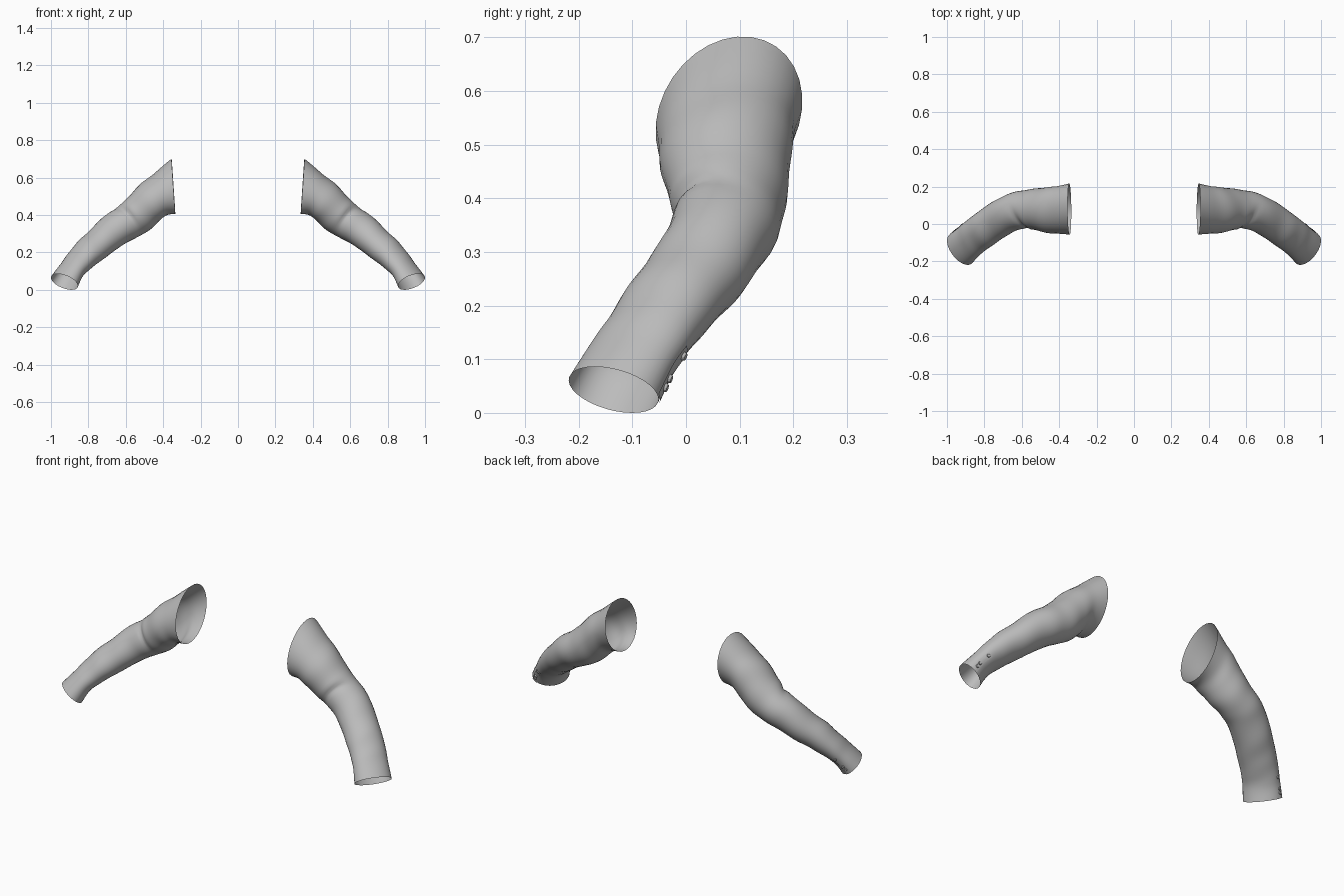
import bpy, bmesh, math
from mathutils import Vector, Matrix

if "Cube" in bpy.data.objects:
    bpy.data.objects.remove(bpy.data.objects["Cube"])

cloth = bpy.data.materials.new("grey_cloth")
cloth.diffuse_color = (0.5, 0.5, 0.5, 1)
cloth.use_nodes = True
cloth.node_tree.nodes["Principled BSDF"].inputs["Base Color"].default_value = cloth.diffuse_color

# Sleeve sections from shoulder to wrist: centre, upward half axis, rear half axis
RINGS = [[Vector(p) for p in r] for r in (
    ((.345, .080, .553), (.010, .015, .148), (.000, .136, .012)),
    ((.418, .075, .510), (.032, .008, .112), (.000, .126, .010)),
    ((.480, .075, .458), (.052, .002, .098), (.000, .120, .005)),
    ((.540, .079, .398), (.058, -.005, .085), (.008, .107, .000)),
    ((.600, .076, .357), (.051, -.012, .080), (.028, .098, .000)),
    ((.665, .056, .316), (.050, -.021, .072), (.045, .088, .000)),
    ((.737, .016, .255), (.040, -.025, .066), (.052, .081, .000)),
    ((.800, -.029, .202), (.037, -.024, .061), (.055, .078, .000)),
    ((.852, -.067, .150), (.030, -.026, .052), (.057, .074, .000)),
    ((.893, -.103, .100), (.028, -.030, .045), (.058, .073, .000)),
    ((.928, -.135, .043), (.038, -.035, .043), (.061, .076, .000)),
)]
LAST = len(RINGS) - 1


def spline(s, k):
    """Smooth interpolation of one ring component."""
    i = min(int(s), LAST - 1)
    t = s - i
    a, b, c, d = (RINGS[min(max(j, 0), LAST)][k] for j in range(i - 1, i + 3))
    return 0.5 * (2 * b + (c - a) * t + (2 * a - 5 * b + 4 * c - d) * t * t
                  + (3 * b - a - 3 * c + d) * t ** 3)


def fold(s, a):
    """Radius factor: crease at the inner elbow and loose diagonal folds."""
    front = max(0, math.cos(a + 0.8)) ** 2
    crease = -0.08 * front * math.exp(-((s - 4.0 - 0.35 * math.sin(a)) / 0.22) ** 2)
    bulge = 0.03 * front * math.exp(-((s - 3.2) / 0.3) ** 2)
    ends = min(1, s, (LAST - s) / 1.5)
    waves = 0.014 * ends * math.sin(4.3 * s + 2 * math.sin(a)) * math.cos(a - 0.4 * s)
    return 1 + crease + bulge + waves


def point(s, a, off=0.0):
    u, v = spline(s, 1), spline(s, 2)
    radial = u * math.cos(a) + v * math.sin(a)
    return spline(s, 0) + radial * fold(s, a) + radial.normalized() * off


def finish(name, bm, side):
    if side < 0:
        bmesh.ops.scale(bm, vec=(-1, 1, 1), verts=bm.verts)
        bmesh.ops.reverse_faces(bm, faces=bm.faces)
    me = bpy.data.meshes.new(name)
    bm.to_mesh(me)
    bm.free()
    me.materials.append(cloth)
    ob = bpy.data.objects.new(name, me)
    bpy.context.collection.objects.link(ob)
    for p in me.polygons:
        p.use_smooth = True
    return ob


def sheet(name, side, s0, s1, ns, a0, a1, na, off=0.0, closed=False):
    """Grid over the sleeve surface, closed into a tube or left as a strip."""
    bm = bmesh.new()
    cols = na if closed else na + 1
    rows = [[bm.verts.new(point(s0 + (s1 - s0) * i / ns, a0 + (a1 - a0) * j / na, off))
             for j in range(cols)] for i in range(ns + 1)]
    for r, q in zip(rows, rows[1:]):
        for j in range(na):
            k = (j + 1) % cols
            bm.faces.new((r[j], r[k], q[k], q[j]))
    # make the faces point away from the arm axis
    bm.normal_update()
    bm.faces.ensure_lookup_table()
    f = bm.faces[0]
    if f.normal.dot(f.calc_center_median() - spline(s0, 0)) < 0:
        bmesh.ops.reverse_faces(bm, faces=bm.faces)
    return finish(name, bm, side)


def button(name, side, s, a):
    """Small round button lying on the cuff."""
    e = 0.02
    n = (point(s + e, a) - point(s - e, a)).cross(point(s, a + e) - point(s, a - e)).normalized()
    if n.dot(point(s, a) - spline(s, 0)) < 0:
        n = -n
    bm = bmesh.new()
    m = Matrix.Translation(point(s, a) + n * 0.005) @ n.to_track_quat('Z', 'Y').to_matrix().to_4x4()
    bmesh.ops.create_cone(bm, cap_ends=True, segments=12, radius1=0.009,
                          radius2=0.007, depth=0.005, matrix=m)
    ob = finish(name, bm, side)
    for p in ob.data.polygons:
        p.use_smooth = False


for label, side in (("right", 1), ("left", -1)):
    sheet(label + "_sleeve", side, 0, LAST, 50, 0, 2 * math.pi, 32, closed=True)
    # overlapping cuff flap with its buttons
    sheet(label + "_cuff_flap", side, 8.3, 9.98, 10, 1.75, 2.2, 4, off=0.003)
    for i, s in enumerate((8.5, 9.3, 9.55)):
        button(f"{label}_cuff_button_{i + 1}", side, s, 1.97)
